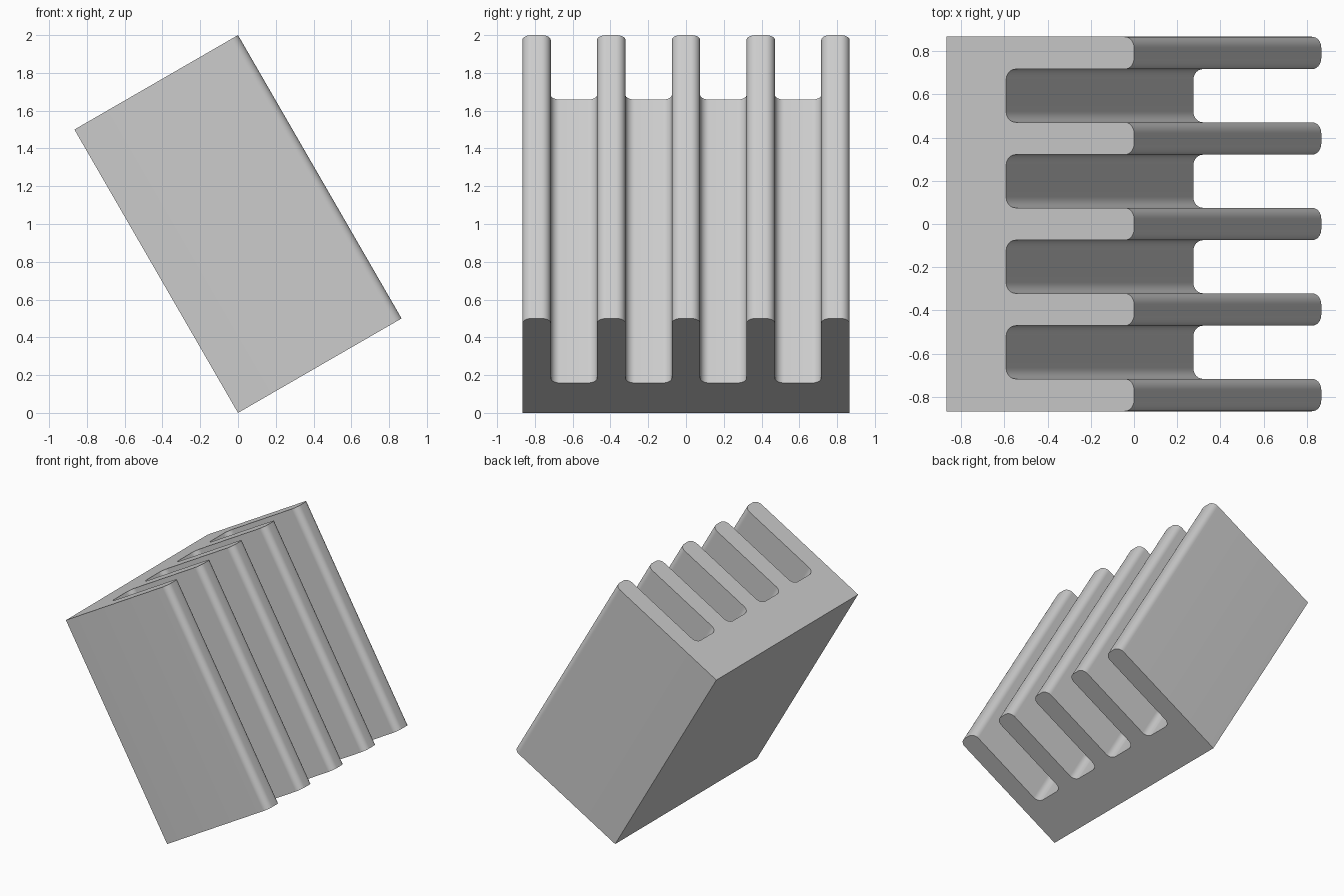
import bpy, bmesh, math
from mathutils import Vector, Matrix

cube = bpy.data.objects.get("Cube")
if cube:
    bpy.data.objects.remove(cube, do_unlink=True)

HALF = math.sqrt(3) / 2       # half of the width across the fins
DEPTH = 1.0                   # base back to fin tips
LENGTH = math.sqrt(3)         # extrusion length
BASE = 0.317                  # thickness of the solid base
FIN = 0.15                    # fin thickness
RADIUS = 0.05                 # edge rounding
COUNT = 5
STEPS = 8

# Material
grey = bpy.data.materials.new("plain grey")
grey.use_nodes = True
colour = (0.6, 0.6, 0.6, 1)
grey.diffuse_color = colour
grey.node_tree.nodes["Principled BSDF"].inputs["Base Color"].default_value = colour


def fillet(prev, corner, nxt):
    """Arc points replacing a square corner."""
    a = (prev - corner).normalized() * RADIUS
    b = (nxt - corner).normalized() * RADIUS
    centre = corner + a + b
    angles = [math.pi / 2 * i / STEPS for i in range(STEPS + 1)]
    return [centre - b * math.cos(t) - a * math.sin(t) for t in angles]


# Comb profile: x is depth, y runs across the fins
pitch = (2 * HALF - FIN) / (COUNT - 1)
corners = [Vector((0, HALF)), Vector((0, -HALF))]
for i in range(COUNT):
    y = -HALF + i * pitch
    if i:
        corners.append(Vector((BASE, y)))
    corners += [Vector((DEPTH, y)), Vector((DEPTH, y + FIN))]
    if i < COUNT - 1:
        corners.append(Vector((BASE, y + FIN)))

profile = corners[:2]
for i in range(2, len(corners)):
    profile += fillet(corners[i - 1], corners[i], corners[(i + 1) % len(corners)])

# Extrude the profile along its length
bm = bmesh.new()
face = bm.faces.new([bm.verts.new((p.x, p.y, 0)) for p in profile])
top = bmesh.ops.extrude_face_region(bm, geom=[face])["geom"]
bmesh.ops.translate(bm, vec=(0, 0, LENGTH),
                    verts=[v for v in top if isinstance(v, bmesh.types.BMVert)])
bmesh.ops.recalc_face_normals(bm, faces=bm.faces)

# Tilt the block so that it stands on its rear lower edge
bm.transform(Matrix.Rotation(math.radians(-30), 4, 'Y'))
mesh = bpy.data.meshes.new("finned_block")
bm.to_mesh(mesh)
bm.free()
mesh.materials.append(grey)
block = bpy.data.objects.new("finned_block", mesh)
bpy.context.collection.objects.link(block)

bpy.ops.object.select_all(action='DESELECT')
block.select_set(True)
bpy.context.view_layer.objects.active = block
bpy.ops.object.shade_smooth_by_angle(angle=math.radians(30))
